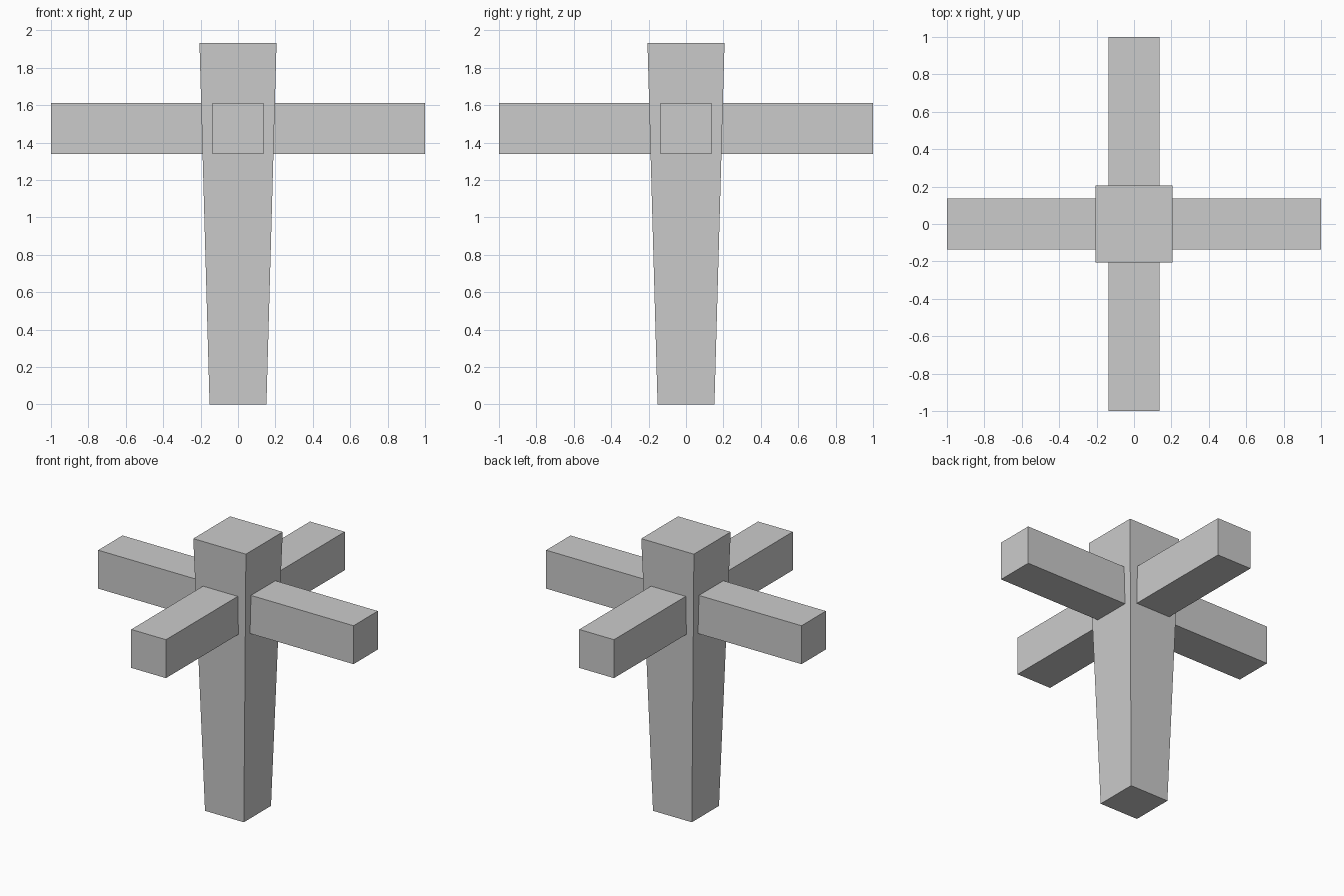
import bpy
import bmesh

if "Cube" in bpy.data.objects:
    bpy.data.objects.remove(bpy.data.objects["Cube"])


def box(name, bottom, top, z0, z1):
    """Box between z0 and z1; bottom and top are (half x, half y)."""
    bm = bmesh.new()
    bmesh.ops.create_cube(bm, size=2)
    for v in bm.verts:
        hx, hy = top if v.co.z > 0 else bottom
        v.co = (v.co.x * hx, v.co.y * hy, z1 if v.co.z > 0 else z0)
    mesh = bpy.data.meshes.new(name)
    bm.to_mesh(mesh)
    bm.free()
    obj = bpy.data.objects.new(name, mesh)
    bpy.context.collection.objects.link(obj)
    return obj


# Tapered post, wider at the top
box("post", (0.152, 0.152), (0.206, 0.206), 0, 1.933)

# Two square beams crossing through the post
HALF = 0.136
for name, size in (("beam_side_to_side", (1, HALF)),
                   ("beam_front_to_back", (HALF, 1))):
    box(name, size, size, 1.34, 1.612)
